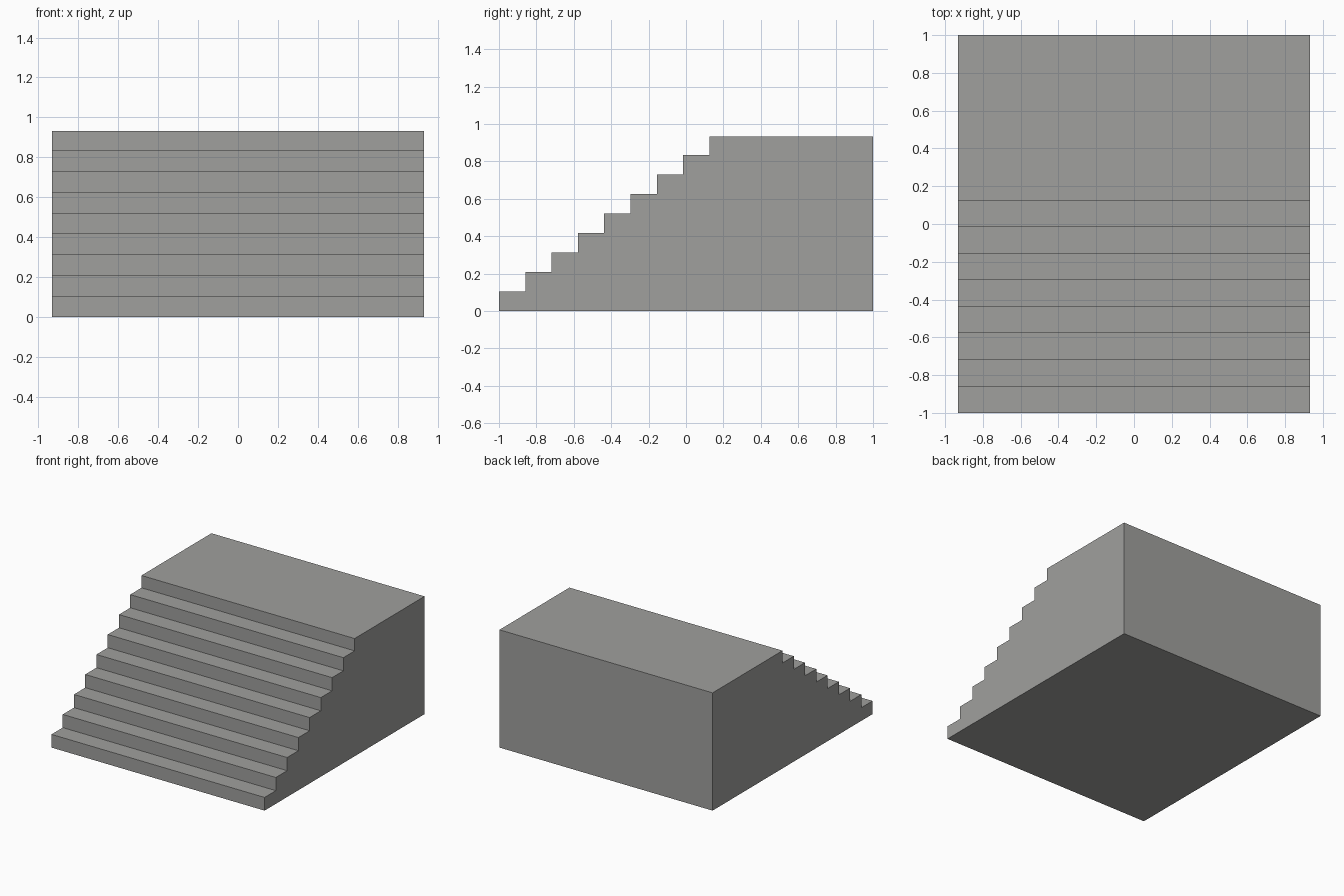
import bpy
import bmesh

if "Cube" in bpy.data.objects:
    bpy.data.objects.remove(bpy.data.objects["Cube"])

HALF_WIDTH = 0.933
STEPS = 9
RUN, RISE = 0.1407, 0.1043
TOP = 0.932

stone = bpy.data.materials.new("grey stone")
stone.diffuse_color = (0.35, 0.35, 0.34, 1.0)
stone.use_nodes = True
stone.node_tree.nodes["Principled BSDF"].inputs["Base Color"].default_value = stone.diffuse_color

# Side profile (y, z): the back, the base, then the climbing steps
profile = [(1.0, TOP), (1.0, 0.0), (-1.0, 0.0)]
for i in range(STEPS):
    z = TOP if i == STEPS - 1 else (i + 1) * RISE
    y = -1.0 + i * RUN
    if i > 0:
        profile.append((y, i * RISE))
    profile.append((y, z))

# Extrude the profile across the width
bm = bmesh.new()
side = bm.faces.new([bm.verts.new((-HALF_WIDTH, y, z)) for y, z in profile])
extruded = bmesh.ops.extrude_face_region(bm, geom=[side], use_keep_orig=True)
verts = [g for g in extruded["geom"] if isinstance(g, bmesh.types.BMVert)]
bmesh.ops.translate(bm, verts=verts, vec=(2 * HALF_WIDTH, 0, 0))
bmesh.ops.recalc_face_normals(bm, faces=bm.faces[:])

mesh = bpy.data.meshes.new("staircase_block")
bm.to_mesh(mesh)
bm.free()
mesh.materials.append(stone)
staircase = bpy.data.objects.new("staircase_block", mesh)
bpy.context.collection.objects.link(staircase)
